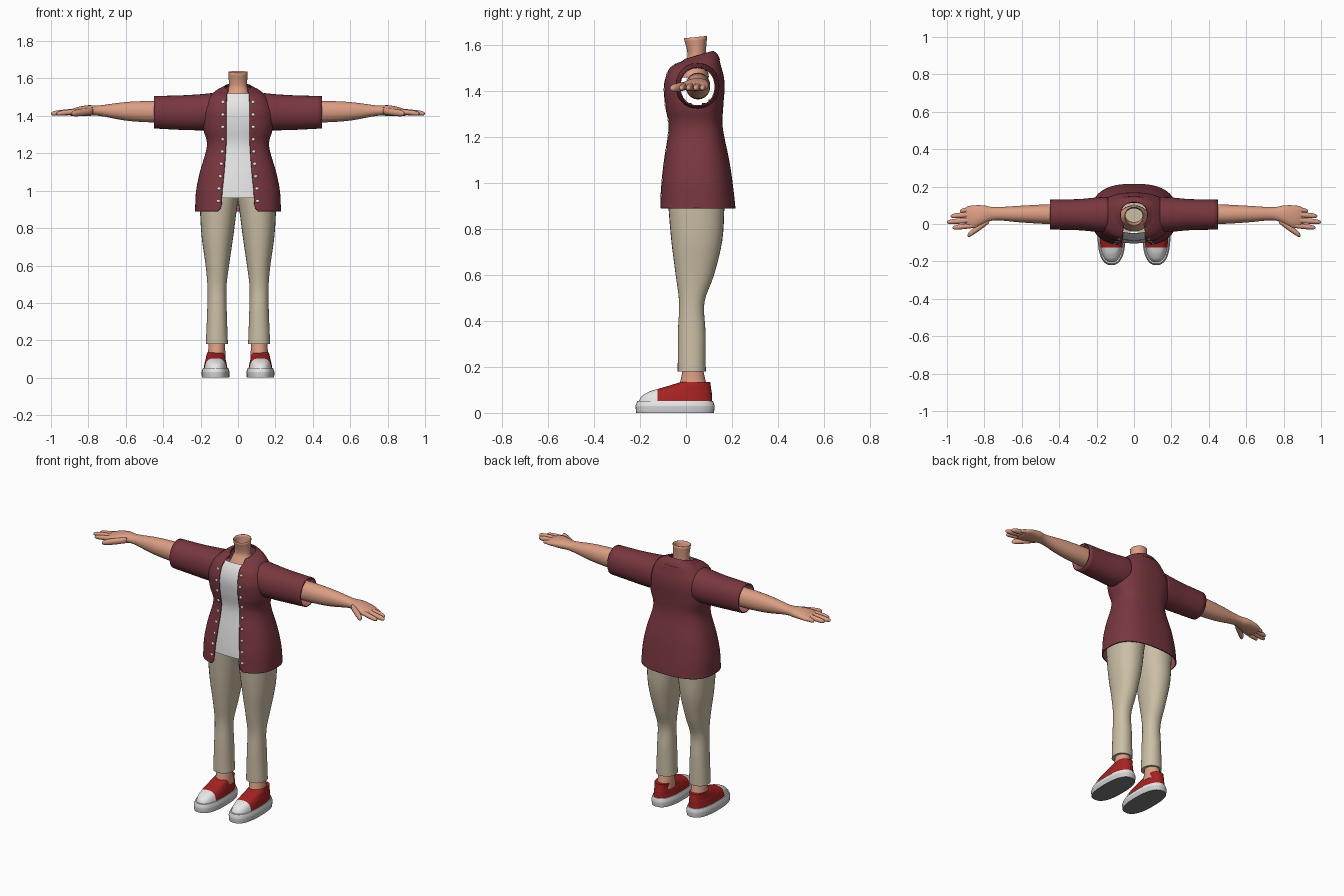
import bpy, bmesh, math
from mathutils import Vector

cube = bpy.data.objects.get("Cube")
if cube:
    bpy.data.objects.remove(cube, do_unlink=True)


def material(name, r, g, b):
    mat = bpy.data.materials.new(name)
    mat.use_nodes = True
    mat.diffuse_color = (r, g, b, 1)
    bsdf = mat.node_tree.nodes["Principled BSDF"]
    bsdf.inputs["Base Color"].default_value = (r, g, b, 1)
    bsdf.inputs["Roughness"].default_value = 0.8
    return mat


MAROON = material("maroon cloth", 0.19, 0.038, 0.05)
LINING = material("rose lining", 0.4, 0.11, 0.13)
SKIN = material("skin", 0.71, 0.34, 0.23)
BEIGE = material("beige cloth", 0.6, 0.52, 0.38)
WHITE = material("white", 0.82, 0.82, 0.82)
RED = material("red canvas", 0.38, 0.016, 0.016)
PALE = material("pale grey rubber", 0.6, 0.6, 0.6)
GREY = material("grey tread", 0.2, 0.2, 0.2)


def smooth(rows, steps):
    """Resample rows of numbers with a Catmull-Rom spline."""
    out = []
    for i in range(len(rows) - 1):
        quad = [rows[max(0, min(len(rows) - 1, i + k))] for k in (-1, 0, 1, 2)]
        for s in range(steps):
            t = s / steps
            out.append(tuple(
                b + t * ((c - a) + t * ((2 * a - 5 * b + 4 * c - d) + t * (3 * b - a - 3 * c + d))) / 2
                for a, b, c, d in zip(*quad)))
    return out + [tuple(rows[-1])]


def at(rows, p):
    """Linear lookup of a row at position p."""
    for lo, hi in zip(rows, rows[1:]):
        if p <= hi[0]:
            t = (p - lo[0]) / (hi[0] - lo[0])
            return tuple(u + (v - u) * t for u, v in zip(lo, hi))
    return rows[-1]


def power(v, e):
    return math.copysign(abs(v) ** e, v)


def finish(name, bm, mats, mirror=False, thick=0, angle=40):
    mesh = bpy.data.meshes.new(name)
    bm.to_mesh(mesh)
    bm.free()
    for mat in mats:
        mesh.materials.append(mat)
    mesh.shade_smooth()
    mesh.set_sharp_from_angle(angle=math.radians(angle))
    obj = bpy.data.objects.new(name, mesh)
    bpy.context.collection.objects.link(obj)
    if thick:
        mod = obj.modifiers.new("thickness", "SOLIDIFY")
        mod.thickness, mod.offset = thick, -1
        mod.material_offset = len(mats) - 1
    if mirror:
        mod = obj.modifiers.new("mirror", "MIRROR")
        mod.use_mirror_merge = False
    return obj


def loft(bm, rows, axis="z", n=32, e=1.0, caps=True, panel=False):
    """Skin rounded sections: (pos, a_low, a_high, b_low, b_high, gap, tilt)."""
    rings = []
    for row in rows:
        p, a0, a1, b0, b1, gap, tilt = (tuple(row) + (0, 0))[:7]
        w, h, ca, cb = (a1 - a0) / 2, (b1 - b0) / 2, (a0 + a1) / 2, (b0 + b1) / 2
        edge = math.asin(min(1, max(0, gap) / w) ** (1 / e))
        start, end = (-edge, edge) if panel else (edge, 2 * math.pi - edge)
        ring = []
        for j in range(n + 1 if gap else n):
            t = start + (end - start) * j / n
            a, b = ca + w * power(math.sin(t), e), cb - h * power(math.cos(t), e)
            q = p + tilt * (b - cb)
            ring.append(bm.verts.new((a, b, q) if axis == "z" else (q, a, b)))
        rings.append(ring)
    closed = len(rings[0]) == n
    for low, high in zip(rings, rings[1:]):
        for j in range(n):
            k = (j + 1) % n if closed else j + 1
            bm.faces.new((low[j], low[k], high[k], high[j]))
    if caps and closed:
        bm.faces.new(rings[0][::-1])
        bm.faces.new(rings[-1])


def part(name, rows, mats, steps=4, mirror=False, thick=0, **kw):
    bm = bmesh.new()
    loft(bm, smooth(rows, steps), **kw)
    return finish(name, bm, mats, mirror, thick)


# Jacket body: height, half width, front, back, half opening, tilt
BODY = 0.78
profile = [
    (0.89, 0.23, -0.12, 0.215, 0.11, 0), (0.915, 0.229, -0.118, 0.213, 0.09, 0),
    (1.0, 0.224, -0.112, 0.203, 0.084, 0), (1.1, 0.204, -0.1, 0.188, 0.074, 0),
    (1.24, 0.166, -0.08, 0.16, 0.064, 0), (1.33, 0.186, -0.093, 0.162, 0.063, 0),
    (1.41, 0.192, -0.1, 0.168, 0.063, 0), (1.46, 0.178, -0.092, 0.165, 0.062, 0),
    (1.5, 0.156, -0.075, 0.155, 0.06, 0), (1.535, 0.115, -0.045, 0.14, 0.058, 0.15),
    (1.55, 0.072, -0.015, 0.115, 0.052, 0.3)]
jacket = smooth([(z, -w, w, f, b, g, t) for z, w, f, b, g, t in profile], 5)
bm = bmesh.new()
loft(bm, jacket, n=72, e=BODY)
holes = []
for face in bm.faces:
    c = face.calc_center_median()
    if abs(c.x) > 0.12 and math.hypot((c.y - 0.05) / 0.083, (c.z - 1.42) / 0.086) < 1:
        holes.append(face)
bmesh.ops.delete(bm, geom=holes, context="FACES")
finish("jacket_body", bm, [MAROON, LINING], thick=0.006)

# Sleeves and collar
part("jacket_sleeves", [
    (0.14, -0.045, 0.145, 1.325, 1.522), (0.2, -0.042, 0.142, 1.323, 1.516),
    (0.3, -0.033, 0.133, 1.325, 1.51), (0.45, -0.03, 0.13, 1.333, 1.506)],
    [MAROON, LINING], mirror=True, thick=0.006, axis="x", caps=False, e=0.95)
part("jacket_collar", [
    (1.522, -0.125, 0.125, -0.05, 0.148, 0.068, 0.15),
    (1.542, -0.1, 0.1, -0.036, 0.138, 0.058, 0.2),
    (1.556, -0.072, 0.072, -0.02, 0.118, 0.052, 0.29)],
    [MAROON, LINING], thick=0.005, n=48, e=0.9)

# Undershirt panel behind the jacket opening
shirt = []
for i in range(25):
    z, x0, x1, f, b, g, t = at(jacket, 0.96 + 0.56 * i / 24)
    shirt.append((z, x0 + 0.012, x1 - 0.012, f + 0.012, b, min(g + 0.05, x1 * 0.8), 0))
part("undershirt", shirt, [WHITE], steps=1, n=24, e=BODY, panel=True)

# Studs down both jacket edges
bm = bmesh.new()
for i in range(9):
    z, x0, w, f, b, g, t = at(jacket, 0.945 + 0.066 * i)
    x = g + 0.018
    s = (x / w) ** (1 / BODY)
    y = (f + b) / 2 - (b - f) / 2 * math.cos(math.asin(s)) ** BODY
    made = bmesh.ops.create_uvsphere(bm, u_segments=10, v_segments=6, radius=0.009)
    for v in made["verts"]:
        v.co = Vector((x, y, z)) + Vector((v.co.x, v.co.y * 0.6, v.co.z))
finish("jacket_studs", bm, [WHITE], mirror=True)

# Neck, open at the top
part("neck", [
    (1.46, -0.085, 0.085, -0.04, 0.1, 0, 0), (1.52, -0.06, 0.06, -0.008, 0.09, 0, 0),
    (1.56, -0.049, 0.049, 0.007, 0.086, 0, 0), (1.635, -0.052, 0.052, -0.01, 0.092, 0, 0.1)],
    [SKIN], thick=0.003, caps=False)

# Trouser legs
part("trouser_legs", [
    (0.18, 0.054, 0.172, -0.036, 0.086), (0.35, 0.06, 0.165, -0.035, 0.085),
    (0.48, 0.062, 0.163, -0.03, 0.08), (0.6, 0.048, 0.173, -0.045, 0.122),
    (0.75, 0.026, 0.194, -0.064, 0.158), (0.89, 0.008, 0.203, -0.076, 0.167),
    (0.96, -0.002, 0.203, -0.08, 0.172), (1.03, -0.01, 0.19, -0.075, 0.165)],
    [BEIGE], mirror=True, e=0.92)

# Arms with palms
part("arms", [
    (0.25, 0, 0.105, 1.365, 1.48), (0.45, 0, 0.105, 1.365, 1.48),
    (0.6, 0.008, 0.098, 1.375, 1.474), (0.74, 0.02, 0.09, 1.4, 1.456),
    (0.8, 0.002, 0.099, 1.4, 1.457), (0.85, -0.02, 0.1, 1.4, 1.449),
    (0.89, -0.018, 0.094, 1.4, 1.436), (0.905, 0, 0.08, 1.406, 1.426)],
    [SKIN], mirror=True, axis="x", e=0.95)

# Fingers and thumbs: base x, base y, tip x, tip y, radius
bm = bmesh.new()
for x0, y0, x1, y1, r in [
        (0.84, 0.082, 0.93, 0.07, 0.013), (0.84, 0.054, 0.98, 0.042, 0.015),
        (0.84, 0.024, 1.0, 0.01, 0.015), (0.84, -0.006, 0.97, -0.02, 0.014),
        (0.775, 0.02, 0.89, -0.062, 0.019)]:
    rows = []
    for t, k in [(0, 0.9), (0.4, 1), (0.75, 0.95), (0.92, 0.75), (0.98, 0.45), (1, 0.1)]:
        x, y, z = x0 + (x1 - x0) * t, y0 + (y1 - y0) * t, 1.427 - 0.015 * t
        rows.append((x, y - r * k, y + r * k, z - r * k, z + r * k))
    loft(bm, smooth(rows, 2), axis="x", n=14)
finish("fingers", bm, [SKIN], mirror=True, angle=60)

# Ankles
part("ankles", [
    (0.1, 0.066, 0.166, -0.035, 0.095), (0.14, 0.068, 0.16, -0.024, 0.085),
    (0.2, 0.071, 0.155, -0.012, 0.072)], [SKIN], mirror=True)

# Shoe soles: tread below, pale band, white rim
soles = part("shoe_soles", [
    (0, 0.047, 0.193, -0.217, 0.122), (0.03, 0.045, 0.195, -0.22, 0.125),
    (0.052, 0.052, 0.188, -0.212, 0.118)],
    [WHITE, PALE, GREY], steps=1, mirror=True, n=40, e=0.8)
for face in soles.data.polygons:
    face.material_index = 2 if face.center.z < 0.001 else 1 if face.center.z < 0.03 else 0

# Shoe uppers: red canvas with a white toe cap
bm = bmesh.new()
loft(bm, smooth([
    (0.04, 0.055, 0.185, -0.208, 0.115), (0.07, 0.06, 0.18, -0.195, 0.113),
    (0.09, 0.064, 0.176, -0.165, 0.112), (0.1, 0.067, 0.173, -0.138, 0.11),
    (0.115, 0.07, 0.17, -0.085, 0.108), (0.135, 0.073, 0.165, -0.02, 0.105)], 4), n=40, e=0.82)
TOE = -0.125
bmesh.ops.bisect_plane(bm, geom=bm.verts[:] + bm.edges[:] + bm.faces[:],
                       plane_co=(0, TOE, 0), plane_no=(0, 1, 0))
for face in bm.faces:
    face.material_index = 1 if face.calc_center_median().y < TOE else 0
finish("shoe_uppers", bm, [RED, WHITE], mirror=True)
